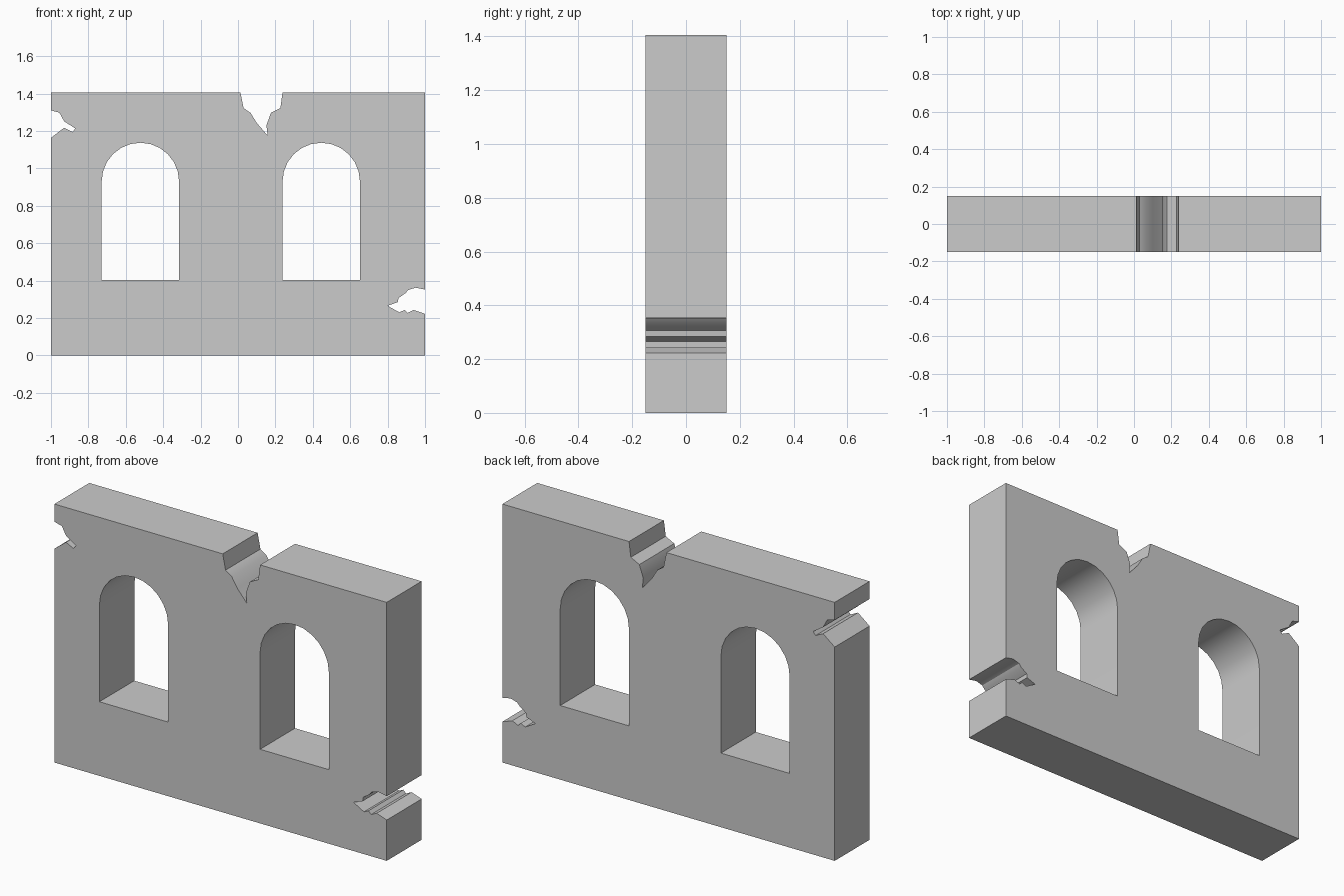
import bpy, bmesh, math

if "Cube" in bpy.data.objects:
    bpy.data.objects.remove(bpy.data.objects["Cube"])

H, HALF_DEPTH = 1.406, 0.15

# Broken-edge notch profiles (x, z), ordered clockwise around the wall
left_break = [(-1, 1.163), (-0.93, 1.217), (-0.885, 1.195), (-0.87, 1.213),
              (-0.93, 1.252), (-0.955, 1.298), (-1, 1.31)]
top_break = [(0.013, H), (0.03, 1.322), (0.067, 1.297), (0.10, 1.243), (0.158, 1.176),
             (0.152, 1.23), (0.176, 1.297), (0.227, 1.323), (0.238, H)]
right_break = [(1, 0.352), (0.95, 0.362), (0.91, 0.35), (0.895, 0.332), (0.858, 0.307),
               (0.855, 0.285), (0.80, 0.265), (0.863, 0.23), (0.89, 0.243),
               (0.906, 0.227), (0.94, 0.243), (1, 0.222)]
outline = [(-1, 0)] + left_break + [(-1, H)] + top_break + [(1, H)] + right_break + [(1, 0)]


def arched_window(cx, sill=0.403, spring=0.93, r=0.207, sides=12):
    arch = [(cx + r * math.cos(math.pi * i / sides), spring + r * math.sin(math.pi * i / sides))
            for i in range(sides + 1)]
    return [(cx - r, sill), (cx + r, sill)] + arch


# Wall: filled 2D profile with window holes, extruded through its thickness
curve = bpy.data.curves.new("wall_profile", 'CURVE')
curve.dimensions = '2D'
curve.fill_mode = 'BOTH'
curve.extrude = HALF_DEPTH
for loop in (outline, arched_window(-0.522), arched_window(0.445)):
    spline = curve.splines.new('POLY')
    spline.points.add(len(loop) - 1)
    for p, (x, z) in zip(spline.points, loop):
        p.co = (x, z, 0, 1)
    spline.use_cyclic_u = True

wall = bpy.data.objects.new("ruined_wall", curve)
bpy.context.collection.objects.link(wall)
wall.rotation_euler.x = math.pi / 2
bpy.context.view_layer.objects.active = wall
wall.select_set(True)
bpy.ops.object.convert(target='MESH')
bpy.ops.object.transform_apply(location=False, rotation=True, scale=False)

# Weld the caps to the sides and tidy the flat faces
bm = bmesh.new()
bm.from_mesh(wall.data)
bmesh.ops.remove_doubles(bm, verts=bm.verts, dist=0.0005)
bmesh.ops.recalc_face_normals(bm, faces=bm.faces)
for f in bm.faces:
    f.smooth = False
bm.to_mesh(wall.data)
bm.free()
bpy.ops.object.shade_smooth_by_angle(angle=math.radians(30))
